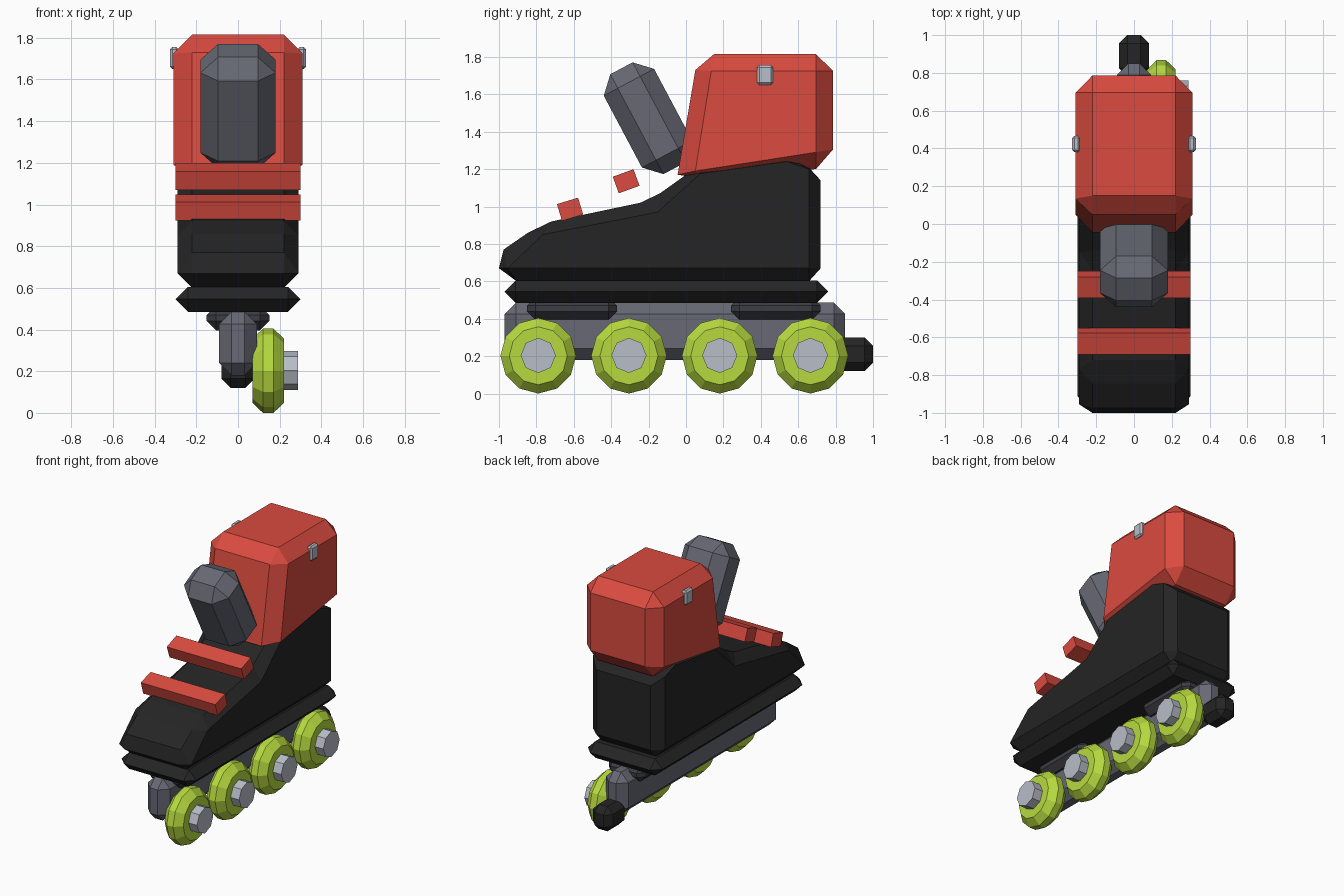
import bpy, bmesh, math
from mathutils import Matrix

if "Cube" in bpy.data.objects:
    bpy.data.objects.remove(bpy.data.objects["Cube"])


def material(name, rgb):
    m = bpy.data.materials.new(name)
    m.diffuse_color = (*rgb, 1)
    m.use_nodes = True
    m.node_tree.nodes["Principled BSDF"].inputs["Base Color"].default_value = m.diffuse_color
    return m


RED = material("red", (0.70, 0.070, 0.050))
BLACK = material("black", (0.018, 0.018, 0.018))
GREY = material("grey", (0.135, 0.14, 0.172))
DARK = material("dark grey", (0.045, 0.045, 0.058))
GREEN = material("lime green", (0.47, 0.70, 0.05))
SILVER = material("silver", (0.48, 0.51, 0.57))


def finish(bm, name, mat):
    bmesh.ops.recalc_face_normals(bm, faces=bm.faces)
    me = bpy.data.meshes.new(name)
    bm.to_mesh(me)
    bm.free()
    me.materials.append(mat)
    ob = bpy.data.objects.new(name, me)
    bpy.context.collection.objects.link(ob)
    return ob


def box(name, mat, centre, size, bevel=0, tilt=0):
    """Chamfered box, tilted about x by degrees."""
    bm = bmesh.new()
    bmesh.ops.create_cube(bm, size=1, matrix=Matrix.Diagonal((*size, 1)))
    if bevel:
        bmesh.ops.bevel(bm, geom=bm.edges[:], offset=bevel, segments=1,
                        affect='EDGES', profile=0.5)
    bm.transform(Matrix.Translation(centre) @ Matrix.Rotation(math.radians(tilt), 4, 'X'))
    return finish(bm, name, mat)


def shell(name, mat, x_rim, x_side, rows):
    """Side profile: outer (y, z) outline at x_rim, inset (y, z) outline at x_side."""
    bm = bmesh.new()
    rings = []
    for x, k in ((-x_side, 2), (-x_rim, 0), (x_rim, 0), (x_side, 2)):
        rings.append([bm.verts.new((x, r[k], r[k + 1])) for r in rows])
    n = len(rows)
    for a, b in zip(rings, rings[1:]):
        for i in range(n):
            j = (i + 1) % n
            bm.faces.new((a[i], a[j], b[j], b[i]))
    bm.faces.new(rings[0])
    bm.faces.new(rings[-1])
    bmesh.ops.remove_doubles(bm, verts=bm.verts, dist=0.0005)
    return finish(bm, name, mat)


def disc(name, mat, sides, y, z, profile):
    """Turned shape about the x direction from (x, radius) pairs."""
    bm = bmesh.new()
    rings = [[bm.verts.new((x, y + r * math.cos(2 * math.pi * i / sides),
                            z + r * math.sin(2 * math.pi * i / sides)))
              for i in range(sides)] for x, r in profile]
    for a, b in zip(rings, rings[1:]):
        for i in range(sides):
            j = (i + 1) % sides
            bm.faces.new((a[i], a[j], b[j], b[i]))
    bm.faces.new(rings[0])
    bm.faces.new(rings[-1])
    return finish(bm, name, mat)


# Boot: toe round to heel
shell("boot", BLACK, 0.22, 0.29, [
    (-0.905, 0.60, -0.955, 0.67), (-1.00, 0.67, -0.955, 0.67),
    (-0.975, 0.77, -0.955, 0.67), (-0.845, 0.86, -0.765, 0.85),
    (-0.72, 0.92, -0.765, 0.85), (-0.245, 1.02, -0.15, 0.97),
    (-0.14, 1.07, -0.15, 0.97), (0.0, 1.17, 0.075, 1.175),
    (0.10, 1.23, 0.075, 1.175), (0.54, 1.27, 0.54, 1.24),
    (0.66, 1.205, 0.657, 1.20), (0.72, 1.14, 0.657, 1.20),
    (0.72, 0.67, 0.657, 0.67), (0.657, 0.60, 0.657, 0.67)])

# Ankle cuff
shell("cuff", RED, 0.22, 0.31, [
    (0.05, 1.155, 0.05, 1.19), (-0.045, 1.17, 0.05, 1.19),
    (0.05, 1.73, 0.135, 1.725), (0.15, 1.815, 0.135, 1.725),
    (0.695, 1.815, 0.695, 1.725), (0.786, 1.725, 0.695, 1.725),
    (0.786, 1.305, 0.695, 1.29), (0.695, 1.20, 0.695, 1.29)])

# Cuff buttons
for side, s in (("left", -1), ("right", 1)):
    box("cuff_button_" + side, SILVER, (s * 0.306, 0.423, 1.703), (0.042, 0.086, 0.106), 0.012)

# Tongue and straps
box("tongue", GREY, (0, -0.203, 1.472), (0.36, 0.305, 0.605), 0.085, 28)
box("upper_strap", RED, (0, -0.32, 1.135), (0.60, 0.118, 0.094), 0, 20)
box("lower_strap", RED, (0, -0.62, 0.985), (0.60, 0.118, 0.094), 0, 17)

# Sole, mounts, wheel frame and heel brake
box("sole", BLACK, (0, -0.105, 0.545), (0.60, 1.73, 0.12), 0.0595)
box("front_mount", DARK, (0, -0.61, 0.455), (0.30, 0.48, 0.12), 0.045)
box("rear_mount", DARK, (0, 0.48, 0.455), (0.30, 0.48, 0.12), 0.045)
box("wheel_frame", GREY, (0, -0.06, 0.333), (0.18, 1.82, 0.305), 0.06)
box("heel_brake", BLACK, (0, 0.89, 0.21), (0.16, 0.22, 0.18), 0.045)

# Wheels and hubs, on the right of the frame
for i in range(4):
    y = -0.79 + i * 0.485
    disc(f"wheel_{i + 1}", GREEN, 12, y, 0.202,
         [(0.07, 0.155), (0.12, 0.202), (0.17, 0.202), (0.22, 0.155)])
    disc(f"wheel_hub_{i + 1}", SILVER, 8, y, 0.204, [(0.08, 0.094), (0.288, 0.094)])
